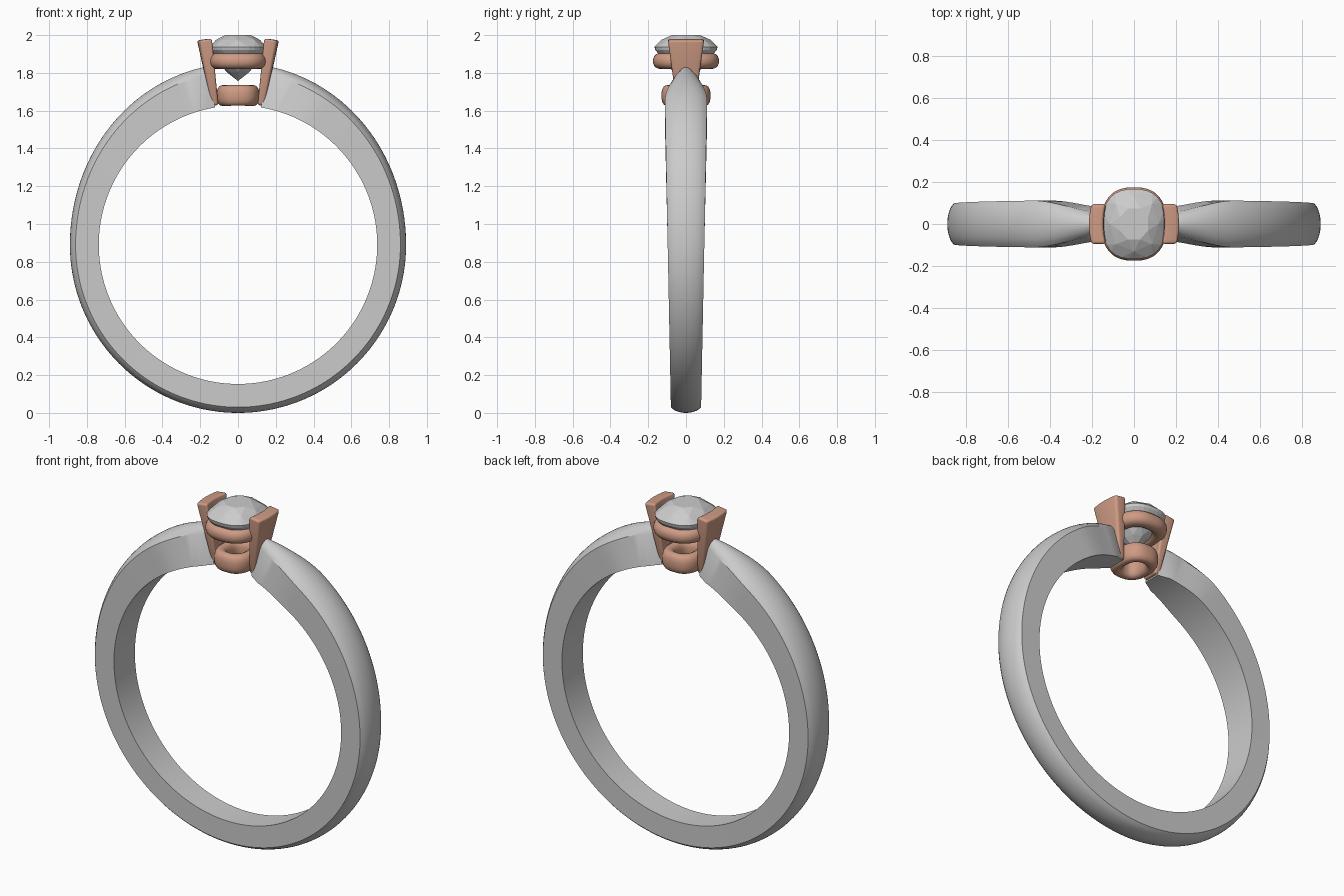
import bpy, bmesh
from math import sin, cos, pi, sqrt

if "Cube" in bpy.data.objects:
    bpy.data.objects.remove(bpy.data.objects["Cube"])

CZ, R_IN = 0.89, 0.737          # finger hole centre and radius

copper = bpy.data.materials.new("copper")
copper.diffuse_color = (0.62, 0.33, 0.23, 1)
copper.use_nodes = True
copper.node_tree.nodes["Principled BSDF"].inputs["Base Color"].default_value = copper.diffuse_color


def make(name, bm, mat=None, angle=30, bevel=0):
    bmesh.ops.recalc_face_normals(bm, faces=bm.faces)
    me = bpy.data.meshes.new(name)
    bm.to_mesh(me)
    bm.free()
    ob = bpy.data.objects.new(name, me)
    bpy.context.collection.objects.link(ob)
    if mat:
        me.materials.append(mat)
    bpy.ops.object.select_all(action='DESELECT')
    bpy.context.view_layer.objects.active = ob
    ob.select_set(True)
    if bevel:
        m = ob.modifiers.new("bevel", 'BEVEL')
        m.width, m.segments, m.limit_method = bevel, 4, 'ANGLE'
        m.angle_limit = 0.7
        bpy.ops.object.modifier_apply(modifier=m.name)
    if angle:
        bpy.ops.object.shade_smooth_by_angle(angle=angle * pi / 180)
    return ob


def loft(sections, closed):
    """Skin a list of closed sections; cap the ends when not closed."""
    bm = bmesh.new()
    rows = [[bm.verts.new(p) for p in s] for s in sections]
    n = len(rows[0])
    for i in range(len(rows) - (0 if closed else 1)):
        a, b = rows[i], rows[(i + 1) % len(rows)]
        for j in range(n):
            k = (j + 1) % n
            bm.faces.new((a[j], a[k], b[k], b[j]))
    if not closed:
        bm.faces.new(rows[0])
        bm.faces.new(rows[-1])
    return bm


def smooth(a, b, x):
    t = min(1, max(0, (x - a) / (b - a)))
    return t * t * (3 - 2 * t)


def cushion(t, ax, ay, e=2.6):
    """Point on a rounded-square outline."""
    c, s = cos(t), sin(t)
    k = (abs(c) ** e + abs(s) ** e) ** (-1 / e)
    return ax * c * k, ay * s * k


# Band: D-shaped section, taller and pinched toward the setting
def band_section(a):
    b = min(a, 2 * pi - a)
    w = 0.08 + 0.034 * (1 + cos(a)) / 2
    t = smooth(0.16, 0.56, b)
    chamfer = 0.65 + 0.35 * min(1, max(0, (b - 0.165) / 0.085))
    wi = (0.078 + (w - 0.078) * t) * chamfer
    wo = (0.056 + (w - 0.056) * t) * chamfer
    rise = max(0, cos(a)) ** 2
    re, rc = 0.86 + 0.055 * rise, 0.89 + 0.07 * rise
    pts = [(R_IN, -wi)]
    for i in range(13):
        u = -1 + i / 6
        pts.append((re + (rc - re) * (1 - u * u) ** 0.75, wo * u))
    pts.append((R_IN, wi))
    return [(r * sin(a), y, CZ + r * cos(a)) for r, y in pts]


A0, N = 0.165, 144
angles = [A0 + (2 * pi - 2 * A0) * i / N for i in range(N + 1)]
make("band", loft([band_section(a) for a in angles], False), angle=28)


# Rounded cushion-shaped hoops of the setting
def hoop(name, ax, ay, z, half_w, half_h, e, trim=False):
    secs = []
    for i in range(64):
        t = 2 * pi * i / 64
        sec = []
        for j in range(20):
            p, q = cushion(2 * pi * j / 20, half_w, half_h, e)
            x, y = cushion(t, ax + p, ay + p, 2.5)
            h = z + q
            if trim:
                h = max(h, CZ + sqrt(R_IN ** 2 - x * x))
            sec.append((x, y, h))
        secs.append(sec)
    make(name, loft(secs, True), copper, 40)


hoop("upper_rail", 0.115, 0.135, 1.863, 0.04, 0.042, 2.2)
hoop("lower_gallery", 0.08, 0.097, 1.68, 0.033, 0.055, 2.5, True)

# Pair of wide tapered prongs, gently wrapped round the stone
for name, side in (("left_prong", -1), ("right_prong", 1)):
    secs = []
    for i in range(9):
        u = -1 + i / 4
        wrap = 0.012 * u * u
        prof = [(0.104, 1.63, 0.048), (0.14, 1.625, 0.048),
                (0.217, 1.972, 0.096), (0.148, 1.982, 0.096)]
        secs.append([(side * (x - (wrap if z > 1.8 else 0)), w * u, z)
                     for x, z, w in prof])
    make(name, loft(secs, False), copper, 40, bevel=0.016)


# Cushion-cut stone: rings of facet corners wrapped in a convex hull
bm = bmesh.new()


def ring(n, ax, ay, z, shift=0.0, e=2.5):
    for i in range(n):
        x, y = cushion(2 * pi * (i + shift) / n, ax, ay, e)
        bm.verts.new((x, y, z))


ring(8, 0.072, 0.08, 2.0, 0.5, 2.1)      # table
ring(8, 0.116, 0.13, 1.975, 0.0, 2.3)    # crown kites
ring(32, 0.15, 0.167, 1.938)             # girdle
ring(32, 0.147, 0.163, 1.922)
ring(8, 0.105, 0.115, 1.855, 0.5, 2.2)   # pavilion
ring(8, 0.062, 0.068, 1.806, 0.0, 2.1)
bm.verts.new((0, 0, 1.757))
res = bmesh.ops.convex_hull(bm, input=bm.verts)
loose = [v for v in bm.verts if not v.link_faces]
bmesh.ops.delete(bm, geom=loose, context='VERTS')
make("stone", bm, angle=0)
